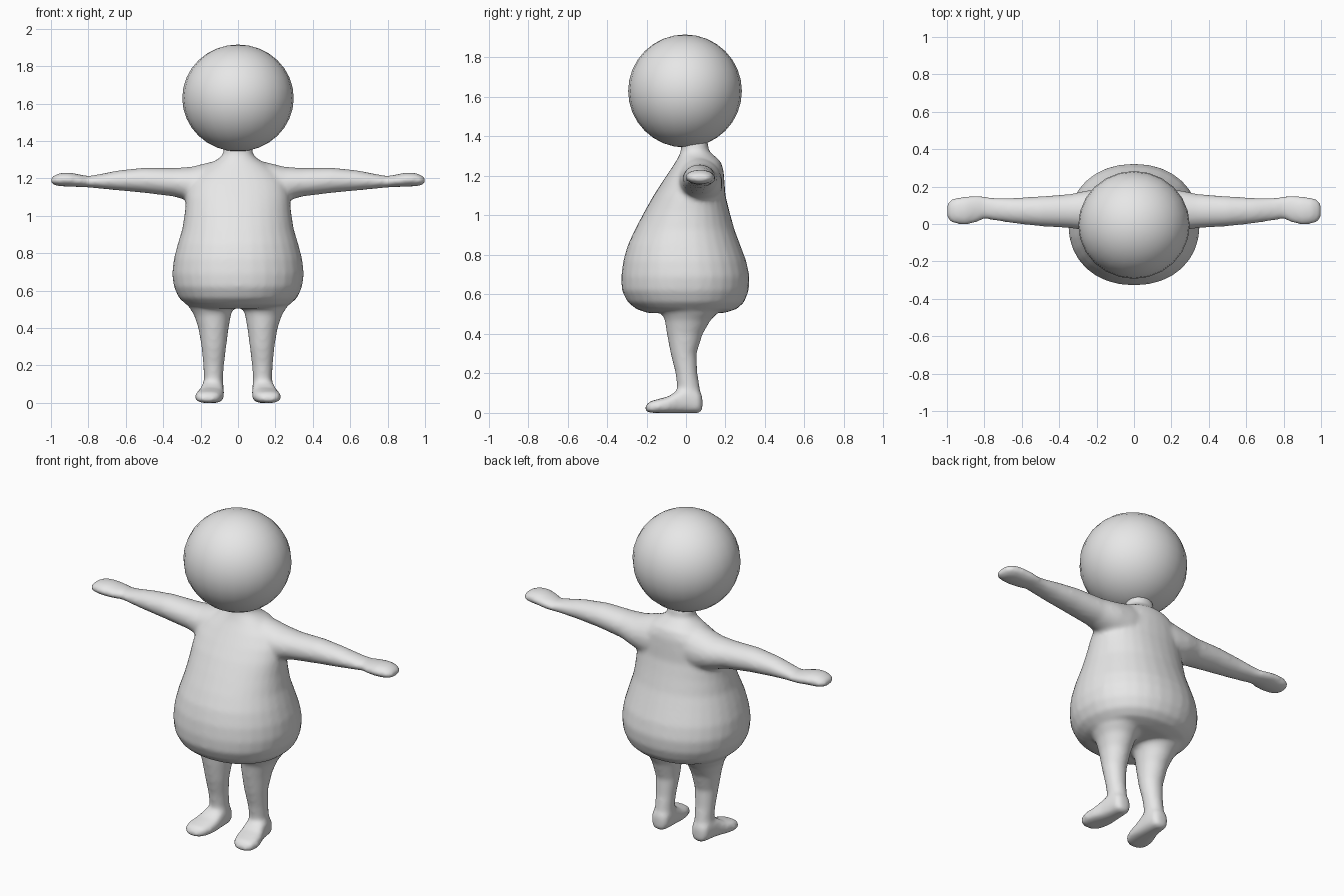
import bpy, bmesh, math
from mathutils import Vector

grey = bpy.data.materials.new("plain grey")
grey.diffuse_color = (0.8, 0.8, 0.8, 1)
SIDES = 32


def loft(bm, rings, place, power=1.0):
    """Skin closed rings (pos, a_min, a_max, b_min, b_max), capped at both ends."""
    loops = []
    for pos, a0, a1, b0, b1 in rings:
        loop = []
        for i in range(SIDES):
            t = 2 * math.pi * i / SIDES
            c, s = math.cos(t), math.sin(t)
            c = math.copysign(abs(c) ** power, c)
            s = math.copysign(abs(s) ** power, s)
            a = (a0 + a1) / 2 + c * (a1 - a0) / 2
            b = (b0 + b1) / 2 + s * (b1 - b0) / 2
            loop.append(bm.verts.new(place(pos, a, b)))
        loops.append(loop)
    faces = [bm.faces.new(loops[0][::-1]), bm.faces.new(loops[-1])]
    for p, q in zip(loops, loops[1:]):
        for i in range(SIDES):
            j = (i + 1) % SIDES
            faces.append(bm.faces.new((p[i], p[j], q[j], q[i])))
    bmesh.ops.recalc_face_normals(bm, faces=faces)


def finish(name, bm):
    mesh = bpy.data.meshes.new(name)
    bm.to_mesh(mesh)
    bm.free()
    mesh.materials.append(grey)
    mesh.shade_smooth()
    ob = bpy.data.objects.new(name, mesh)
    bpy.context.collection.objects.link(ob)
    return ob


bm = bmesh.new()

# Pear-shaped torso and neck: z, half width, y front, y back
torso = [(0.505, 0.20, -0.19, 0.19), (0.525, 0.275, -0.25, 0.255),
         (0.56, 0.315, -0.295, 0.295), (0.62, 0.343, -0.325, 0.318),
         (0.69, 0.352, -0.328, 0.322), (0.77, 0.343, -0.318, 0.305),
         (0.85, 0.322, -0.295, 0.275), (0.93, 0.298, -0.258, 0.245),
         (1.02, 0.284, -0.21, 0.22), (1.10, 0.278, -0.165, 0.20),
         (1.17, 0.265, -0.12, 0.195), (1.23, 0.225, -0.08, 0.19),
         (1.275, 0.16, -0.05, 0.175), (1.305, 0.105, -0.035, 0.14),
         (1.33, 0.08, -0.025, 0.115), (1.38, 0.075, -0.025, 0.11)]
loft(bm, [(z, -w, w, f, b) for z, w, f, b in torso], lambda z, x, y: (x, y, z), 0.93)

# Arm and mitten hand along x: x, y front, y back, z bottom, z top
arm = [(0.05, -0.04, 0.18, 1.03, 1.305), (0.16, -0.05, 0.185, 1.04, 1.285),
       (0.25, -0.035, 0.18, 1.075, 1.262), (0.34, -0.022, 0.16, 1.103, 1.256),
       (0.50, -0.012, 0.148, 1.123, 1.258), (0.64, 0.003, 0.14, 1.136, 1.243),
       (0.74, 0.018, 0.14, 1.146, 1.223), (0.80, 0.028, 0.147, 1.152, 1.213),
       (0.84, 0.008, 0.153, 1.154, 1.22), (0.90, -0.005, 0.147, 1.156, 1.232),
       (0.95, 0.0, 0.142, 1.158, 1.23), (0.985, 0.012, 0.128, 1.165, 1.215),
       (1.0, 0.035, 0.105, 1.178, 1.2)]

# Leg rings up z: z, x inner, x outer, y front, y back
leg = [(0.09, 0.078, 0.185, -0.055, 0.075), (0.13, 0.08, 0.182, -0.045, 0.07),
       (0.20, 0.075, 0.186, -0.053, 0.058), (0.30, 0.063, 0.195, -0.078, 0.053),
       (0.40, 0.05, 0.212, -0.097, 0.085), (0.47, 0.038, 0.235, -0.108, 0.125),
       (0.51, 0.025, 0.26, -0.125, 0.165), (0.56, 0.02, 0.27, -0.13, 0.18)]

# Foot rings along y from toe to heel: y, x inner, x outer, z bottom, z top
foot = [(-0.205, 0.13, 0.195, 0.01, 0.035), (-0.185, 0.10, 0.222, 0.0, 0.058),
        (-0.14, 0.082, 0.231, -0.002, 0.07), (-0.09, 0.075, 0.22, -0.002, 0.083),
        (-0.04, 0.075, 0.202, -0.002, 0.115), (0.02, 0.076, 0.19, -0.002, 0.14),
        (0.06, 0.082, 0.184, -0.002, 0.12), (0.083, 0.10, 0.165, 0.004, 0.09)]

for s in (-1, 1):
    loft(bm, arm, lambda x, y, z: (s * x, y, z))
    loft(bm, leg, lambda z, x, y: (s * x, y, z))
    loft(bm, foot, lambda y, x, z: (s * x, y, max(z, 0.0)), 0.75)

# Fuse the limbs and torso into one soft skin
body = finish("body", bm)
remesh = body.modifiers.new("fuse", 'REMESH')
remesh.mode = 'VOXEL'
remesh.voxel_size = 0.012
remesh.use_smooth_shade = True
soften = body.modifiers.new("soften", 'SMOOTH')
soften.factor = 0.5
soften.iterations = 8

# Round head
bm = bmesh.new()
bmesh.ops.create_uvsphere(bm, u_segments=24, v_segments=16, radius=1)
for v in bm.verts:
    v.co = Vector((v.co.x * 0.298, v.co.y * 0.288 - 0.005, v.co.z * 0.286 + 1.63))
finish("head", bm)
